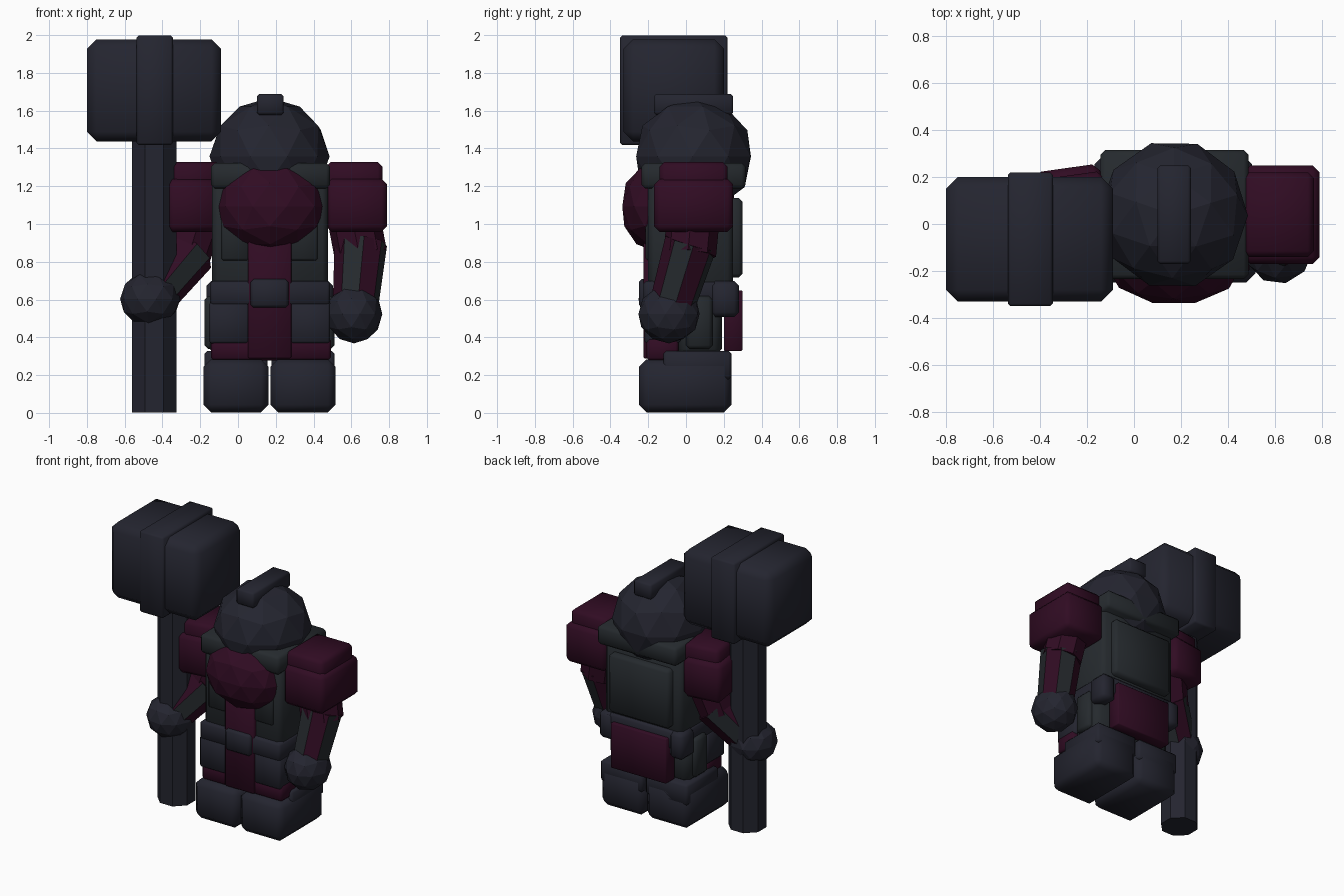
import bpy, bmesh, math
from mathutils import Vector, Matrix

if "Cube" in bpy.data.objects:
    bpy.data.objects.remove(bpy.data.objects["Cube"])


def material(name, rgb):
    m = bpy.data.materials.new(name)
    m.diffuse_color = (*rgb, 1)
    m.use_nodes = True
    m.node_tree.nodes["Principled BSDF"].inputs["Base Color"].default_value = m.diffuse_color
    return m


STEEL = material("dark steel", (0.0175, 0.0182, 0.029))
CLOTH = material("slate grey", (0.0185, 0.0228, 0.027))
MAROON = material("dark maroon", (0.030, 0.0035, 0.0165))
CX = 0.167  # centre line of the figure


def finish(name, bm, mats, smooth=None):
    bmesh.ops.recalc_face_normals(bm, faces=bm.faces[:])
    me = bpy.data.meshes.new(name)
    bm.to_mesh(me)
    bm.free()
    ob = bpy.data.objects.new(name, me)
    bpy.context.collection.objects.link(ob)
    for m in mats:
        me.materials.append(m)
    if smooth:
        bpy.ops.object.select_all(action='DESELECT')
        ob.select_set(True)
        bpy.context.view_layer.objects.active = ob
        bpy.ops.object.shade_smooth_by_angle(angle=math.radians(smooth))
    return ob


def box(name, x, y, z, mat, bevel=0.015, turn=0):
    """Chamfered box given by its ranges, turned about its own z axis."""
    c = Vector((sum(x) / 2, sum(y) / 2, sum(z) / 2))
    bm = bmesh.new()
    bmesh.ops.create_cube(bm, size=1)
    bmesh.ops.scale(bm, vec=(x[1] - x[0], y[1] - y[0], z[1] - z[0]), verts=bm.verts)
    if bevel:
        bmesh.ops.bevel(bm, geom=bm.edges[:], offset=bevel, segments=1, affect='EDGES')
    bm.transform(Matrix.Translation(c) @ Matrix.Rotation(math.radians(turn), 4, 'Z'))
    return finish(name, bm, [mat], 50)


def ball(name, c, r, mat, turn=0):
    """Faceted ball."""
    bm = bmesh.new()
    bmesh.ops.create_icosphere(bm, subdivisions=2, radius=1)
    bm.transform(Matrix.Translation(c) @ Matrix.Diagonal((*r, 1)) @ Matrix.Rotation(turn, 4, 'Z'))
    return finish(name, bm, [mat])


def limb(name, a, b, ra, rb, mats, sides=8):
    """Tapered prism between two points; materials alternate around the sides."""
    a, b = Vector(a), Vector(b)
    rot = (b - a).to_track_quat('Z', 'Y')
    bm = bmesh.new()
    rings = []
    for p, r in ((a, ra), (b, rb)):
        ring = []
        for i in range(sides):
            t = 2 * math.pi * (i + 0.5) / sides
            ring.append(bm.verts.new(p + rot @ Vector((r * math.cos(t), r * math.sin(t), 0))))
        rings.append(ring)
    for i in range(sides):
        j = (i + 1) % sides
        f = bm.faces.new((rings[0][i], rings[0][j], rings[1][j], rings[1][i]))
        f.material_index = i % len(mats)
    bm.faces.new(rings[0])
    bm.faces.new(rings[1])
    return finish(name, bm, mats)


def pair(name, x, y, z, mat, bevel=0.015):
    """Two boxes mirrored about the centre line; x is measured from it."""
    for side, s in (("left", 1), ("right", -1)):
        box(f"{side}_{name}", sorted((CX + s * x[0], CX + s * x[1])), y, z, mat, bevel)


# Boots, legs and skirt
pair("boot", (0.005, 0.35), (-0.25, 0.24), (0.005, 0.285), STEEL, 0.04)
pair("boot_cuff", (0.01, 0.345), (-0.12, 0.24), (0.18, 0.33), STEEL, 0.015)
pair("leg", (0.01, 0.315), (-0.05, 0.19), (0.3, 0.6), CLOTH, 0.04)
pair("hip_guard", (0.26, 0.345), (0.0, 0.14), (0.34, 0.62), CLOTH, 0.02)
box("skirt_hem", (CX - 0.31, CX + 0.325), (-0.21, -0.04), (0.28, 0.40), MAROON, 0.015)
pair("skirt_plate", (0.11, 0.32), (-0.22, -0.03), (0.37, 0.59), STEEL, 0.012)
box("front_tabard", (CX - 0.115, CX + 0.115), (-0.226, -0.1), (0.29, 0.93), MAROON, 0.008)
box("back_flap", (CX - 0.22, CX + 0.22), (0.20, 0.30), (0.33, 0.65), MAROON, 0.006)

# Torso
box("torso", (CX - 0.305, CX + 0.31), (-0.20, 0.25), (0.55, 1.25), CLOTH, 0.03)
pair("chest_plate", (0.11, 0.255), (-0.215, -0.1), (0.81, 1.12), CLOTH, 0.01)
box("back_panel", (CX - 0.24, CX + 0.24), (0.2, 0.30), (0.72, 1.14), CLOTH, 0.02)
box("belt", (CX - 0.315, CX + 0.32), (-0.225, 0.27), (0.57, 0.70), STEEL, 0.015)
pair("belt_pouch", (0.22, 0.335), (0.13, 0.28), (0.51, 0.70), STEEL, 0.025)
box("buckle", (CX - 0.10, CX + 0.10), (-0.25, -0.1), (0.56, 0.71), STEEL, 0.015)
box("collar", (CX - 0.31, CX + 0.32), (-0.235, 0.315), (1.19, 1.325), CLOTH, 0.02)

# Head
ball("helmet", (CX, 0.04, 1.36), (0.318, 0.318, 0.31), STEEL, 0.3)
box("helmet_crest", (CX - 0.067, CX + 0.075), (-0.17, 0.25), (1.58, 1.69), STEEL, 0.012)
ball("beard", (CX + 0.005, -0.17, 1.095), (0.29, 0.175, 0.235), MAROON, 0.3)

# Shoulder guards
box("left_shoulder", (0.465, 0.79), (-0.17, 0.25), (0.96, 1.24), MAROON, 0.03)
box("left_shoulder_cap", (0.465, 0.765), (-0.14, 0.22), (1.15, 1.33), MAROON, 0.025)
box("right_shoulder", (-0.40, -0.12), (-0.15, 0.24), (0.96, 1.24), MAROON, 0.03, 8)
box("right_shoulder_cap", (-0.37, -0.11), (-0.12, 0.21), (1.15, 1.33), MAROON, 0.025, 8)

# Arms with striped sleeves
STRIPES = [MAROON, CLOTH]
limb("left_upper_arm", (0.61, 0.04, 1.05), (0.65, 0.02, 0.84), 0.14, 0.14, [MAROON])
limb("left_forearm", (0.65, 0.025, 0.90), (0.62, -0.08, 0.55), 0.14, 0.12, STRIPES)
ball("left_hand", (0.615, -0.09, 0.525), (0.15, 0.165, 0.155), STEEL, 0.2)
limb("right_upper_arm", (-0.21, 0.07, 1.05), (-0.28, 0.03, 0.82), 0.14, 0.13, [MAROON])
limb("right_forearm", (-0.25, 0.04, 0.86), (-0.45, -0.08, 0.62), 0.14, 0.125, STRIPES)
ball("right_hand", (-0.465, -0.09, 0.605), (0.16, 0.165, 0.15), STEEL, 0.2)

# Great hammer
limb("hammer_shaft", (-0.443, -0.06, 0.005), (-0.443, -0.06, 1.6), 0.127, 0.127, [STEEL])
box("hammer_head", (-0.80, -0.09), (-0.33, 0.20), (1.44, 1.98), STEEL, 0.05)
box("hammer_band", (-0.537, -0.345), (-0.35, 0.22), (1.42, 2.0), STEEL, 0.012)

# Stand on the ground plane
for ob in bpy.data.objects:
    ob.location.z -= 0.002
